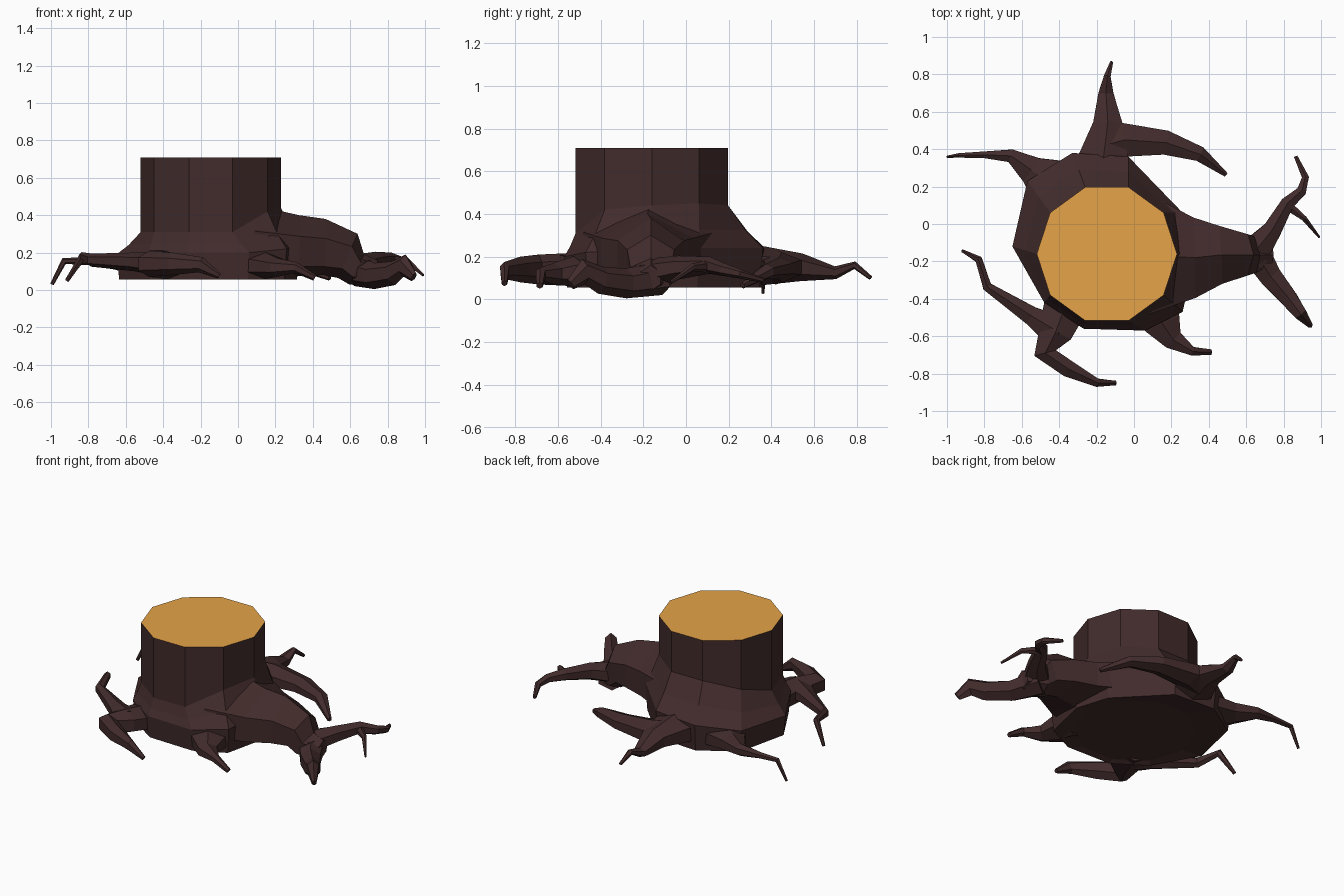
import bpy, bmesh, math
from mathutils import Vector


def material(name, rgb):
    m = bpy.data.materials.new(name)
    m.diffuse_color = (*rgb, 1)
    return m


bark = material("dark bark", (0.054, 0.024, 0.024))
wood = material("cut wood", (0.79, 0.37, 0.065))


def loft(name, rings, mats=(bark,)):
    """Join equal-sized rings of points with faces and cap both ends."""
    bm = bmesh.new()
    loops = [[bm.verts.new(p) for p in ring] for ring in rings]
    n = len(loops[0])
    for a, b in zip(loops, loops[1:]):
        for i in range(n):
            bm.faces.new((a[i], a[(i + 1) % n], b[(i + 1) % n], b[i]))
    bm.faces.new(loops[0][::-1])
    bm.faces.new(loops[-1])
    bmesh.ops.recalc_face_normals(bm, faces=bm.faces)
    if len(mats) > 1:  # sawn top face
        for f in bm.faces:
            if f.normal.z > 0.9 and f.calc_center_median().z > 0.6:
                f.material_index = 1
    me = bpy.data.meshes.new(name)
    bm.to_mesh(me)
    bm.free()
    for m in mats:
        me.materials.append(m)
    ob = bpy.data.objects.new(name, me)
    bpy.context.collection.objects.link(ob)
    return ob


# Stump: ten-sided trunk with a skirt flaring out to an uneven base
CX, CY, R = -0.145, -0.16, 0.375
dirs = [(math.cos(math.radians(36 * i)), math.sin(math.radians(36 * i))) for i in range(10)]
seam = [.44, .45, .44, .44, .38, .31, .31, .31, .31, .42]
skirt = [(.33, -.16, .24), (.26, .06, .24), (-.03, .36, .24), (-.33, .38, .23), (-.57, .23, .20),
         (-.65, -.12, .19), (-.48, -.42, .20), (-.27, -.56, .20), (.06, -.57, .20), (.26, -.47, .22)]
deca = [(CX + R * c, CY + R * s) for c, s in dirs]
top = [(x, y, .708) for x, y in deca]
neck = [(x, y, z) for (x, y), z in zip(deca, seam)]
mid = [((a[0] + b[0]) / 2, (a[1] + b[1]) / 2, a[2] * .42 + b[2] * .58) for a, b in zip(neck, skirt)]
low = [(CX + (x - CX) * .97, CY + (y - CY) * .97, .056) for x, y, z in skirt]
floor = [(x, y, .07) for x, y in deca]
loft("stump", [floor, low, skirt, mid, neck, top], (bark, wood))


def root(name, path):
    """Six-sided tapering tube; rows are x, y, z, half width, height above, optional depth below."""
    pts = [Vector(p[:3]) for p in path]
    rings = []
    for i, p in enumerate(path):
        t = Vector()
        if i > 0:
            t += (pts[i] - pts[i - 1]).normalized()
        if i < len(pts) - 1:
            t += (pts[i + 1] - pts[i]).normalized()
        t.normalize()
        side = t.cross(Vector((0, 0, 1))).normalized()
        up = side.cross(t)
        ring = []
        for k in range(6):
            a = math.radians(90 + 60 * k)
            h = p[4] if math.sin(a) > 0 else p[-1]
            ring.append(pts[i] + side * (p[3] / .866 * math.cos(a)) + up * (h * math.sin(a)))
        rings.append(ring)
    return loft(name, rings)


# Back root and its right-hand fork
root("back_root", [(-.17, .30, .16, .15, .10), (-.14, .54, .15, .078, .065), (-.15, .70, .125, .04, .03),
                   (-.143, .79, .16, .018, .018), (-.12, .865, .10, .008, .01)])
root("back_right_root", [(-.16, .42, .15, .10, .08), (-.05, .45, .15, .09, .07), (.17, .435, .145, .065, .05),
                         (.35, .375, .13, .04, .035), (.49, .265, .065, .012, .015)])
# Left root
root("left_root", [(-.42, .20, .14, .16, .08), (-.55, .29, .14, .075, .06), (-.66, .365, .15, .035, .04),
                   (-.80, .37, .155, .018, .022), (-.93, .367, .155, .012, .018), (-.995, .36, .03, .006, .01)])
# Front left root, forked
root("front_left_root", [(-.36, -.42, .13, .12, .075), (-.42, -.58, .14, .09, .075), (-.475, -.69, .14, .06, .07),
                         (-.35, -.775, .14, .045, .06), (-.20, -.848, .135, .022, .042),
                         (-.10, -.85, .075, .012, .015)])
root("front_left_fork", [(-.40, -.58, .14, .09, .07), (-.55, -.49, .15, .05, .05), (-.785, -.335, .16, .025, .035),
                         (-.83, -.19, .18, .018, .025), (-.915, -.145, .05, .008, .012)])
# Small front right root
root("front_right_root", [(.12, -.42, .13, .12, .075), (.15, -.53, .13, .10, .07), (.21, -.62, .12, .055, .05),
                          (.31, -.68, .12, .023, .03), (.41, -.685, .065, .015, .016)])
# Large right root that splits into curling ends
root("right_root", [(.10, -.17, .18, .31, .27, .10), (.32, -.18, .175, .215, .225, .10),
                    (.46, -.165, .17, .155, .21, .09), (.58, -.165, .165, .11, .148, .11),
                    (.635, -.165, .11, .095, .09), (.74, -.165, .10, .045, .06)])
root("right_upper_fork", [(.62, -.18, .12, .09, .07), (.74, -.03, .15, .05, .055), (.82, .11, .16, .036, .04),
                          (.895, .175, .14, .026, .03), (.917, .25, .12, .018, .022), (.865, .36, .09, .01, .012)])
root("right_tendril", [(.82, .10, .155, .025, .03), (.91, .03, .15, .014, .018), (.99, -.07, .08, .006, .008)])
root("right_lower_fork", [(.63, -.12, .10, .08, .08), (.73, -.28, .075, .06, .07), (.83, -.40, .09, .046, .065),
                          (.89, -.48, .13, .034, .06), (.94, -.54, .07, .013, .028)])
